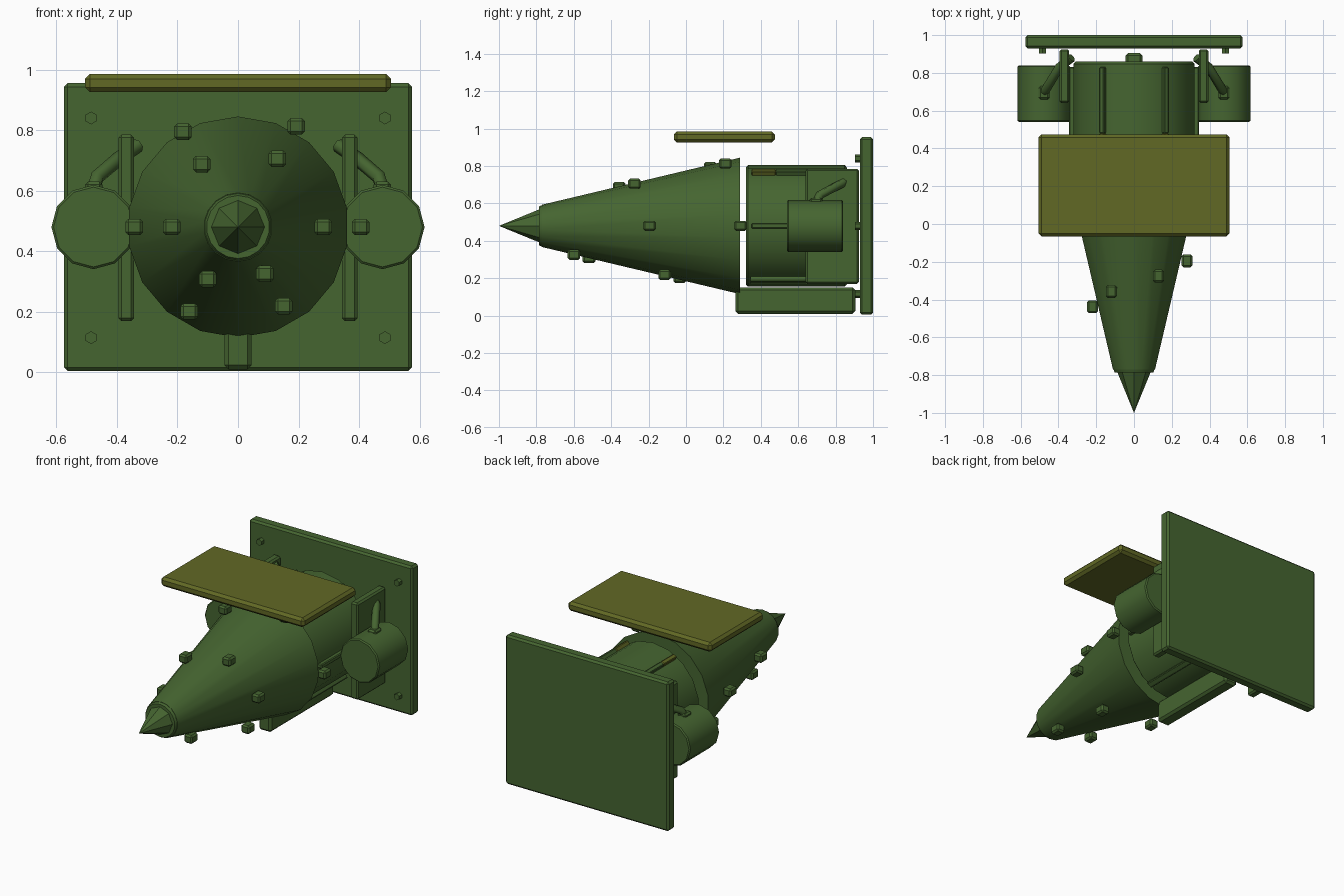
import bpy, bmesh, math
from mathutils import Matrix, Vector

if "Cube" in bpy.data.objects:
    bpy.data.objects.remove(bpy.data.objects["Cube"])

AXIS_Z = 0.48


def material(name, rgb):
    m = bpy.data.materials.new(name)
    m.diffuse_color = (*rgb, 1)
    m.use_nodes = True
    m.node_tree.nodes["Principled BSDF"].inputs["Base Color"].default_value = m.diffuse_color
    return m


GREEN = material("army green", (0.060, 0.130, 0.030))
OLIVE = material("olive yellow", (0.120, 0.140, 0.018))


def finish(bm, name, mat, bevel=0.0):
    """Chamfer the hard edges, smooth the rounded sides, make the object."""
    if bevel:
        hard = [e for e in bm.edges
                if len(e.link_faces) == 2 and e.calc_face_angle() > math.radians(60)]
        bmesh.ops.bevel(bm, geom=hard, offset=bevel, segments=1,
                        affect='EDGES', clamp_overlap=True)
    bmesh.ops.recalc_face_normals(bm, faces=bm.faces)
    me = bpy.data.meshes.new(name)
    bm.to_mesh(me)
    bm.free()
    me.materials.append(mat)
    me.shade_smooth()
    me.set_sharp_from_angle(angle=math.radians(33))
    ob = bpy.data.objects.new(name, me)
    bpy.context.collection.objects.link(ob)
    return ob


def box(name, x, y, z, mat=GREEN, bevel=0.01, turn=None):
    """Box from (min, max) pairs, with an optional extra transform."""
    bm = bmesh.new()
    size = Matrix.Diagonal((x[1] - x[0], y[1] - y[0], z[1] - z[0], 1))
    mid = Matrix.Translation([(a + b) / 2 for a, b in (x, y, z)])
    bmesh.ops.create_cube(bm, size=1, matrix=mid @ size)
    if turn:
        bm.transform(turn)
    return finish(bm, name, mat, bevel)


def barrel(name, y0, y1, r0, r1, sides, x=0, z=AXIS_Z, bevel=0.0):
    """Cone or cylinder lying along y, r0 at y0 and r1 at y1."""
    bm = bmesh.new()
    bmesh.ops.create_cone(bm, cap_ends=True, segments=sides, radius1=r0,
                          radius2=r1, depth=y1 - y0)
    bm.transform(Matrix.Translation((x, (y0 + y1) / 2, z))
                 @ Matrix.Rotation(math.radians(-90), 4, 'X'))
    bmesh.ops.remove_doubles(bm, verts=bm.verts, dist=1e-5)
    return finish(bm, name, GREEN, bevel)


# Drill: main cone, collar and faceted tip
barrel("drill_cone", -0.77, 0.29, 0.113, 0.365, 18)
barrel("drill_collar", -0.785, -0.765, 0.104, 0.113, 18)
barrel("drill_tip", -1.0, -0.78, 0.0, 0.09, 8)

# Studs spiralling around the cone
for k in range(12):
    a = math.radians(-60 - 60 * k)
    r = 0.178 + 0.0206 * k
    x, y, z = r * math.cos(a), -0.6 + 0.081 * k, AXIS_Z + r * math.sin(a)
    box("drill_stud", (x - .029, x + .029), (y - .034, y + .034), (z - .027, z + .027))

# Motor housing with six cooling ribs, the upper pair olive at the front
barrel("motor_housing", 0.32, 0.86, 0.325, 0.325, 18, bevel=0.012)
for k in range(6):
    turn = (Matrix.Translation((0, 0, AXIS_Z))
            @ Matrix.Rotation(math.radians(90 - 60 * k), 4, 'Y'))
    rib = dict(bevel=0.005, turn=turn)
    x, z = (-0.014, 0.014), (0.29, 0.345)
    upper = k in (1, 2)
    if upper:
        box("rib_front", x, (0.35, 0.48), z, mat=OLIVE, **rib)
    box("rib", x, (0.48 if upper else 0.35, 0.83), z, **rib)

# Rear mounting plate, top panel and bottom rail
box("rear_plate", (-0.575, 0.575), (0.93, 1.0), (0.005, 0.955), bevel=0.012)
box("top_panel", (-0.505, 0.505), (-0.065, 0.475), (0.925, 0.985), mat=OLIVE, bevel=0.016)
box("bottom_rail", (-0.045, 0.045), (0.265, 0.905), (0.01, 0.15), bevel=0.014)

for s in (-1, 1):
    # Side bracket and side drum
    box("side_bracket", sorted((s * 0.343, s * 0.395)), (0.64, 0.925), (0.17, 0.785))
    barrel("side_drum", 0.54, 0.84, 0.139, 0.139, 12, x=s * 0.477, bevel=0.007)
    # Pipe and its fitting on top of the drum
    box("pipe_fitting", sorted((s * 0.447, s * 0.505)), (0.66, 0.73), (0.59, 0.63))
    cu = bpy.data.curves.new("pipe", 'CURVE')
    cu.dimensions = '3D'
    cu.bevel_depth = 0.024
    cu.bevel_resolution = 1
    cu.use_fill_caps = True
    sp = cu.splines.new('POLY')
    path = [(0.478, 0.695, 0.60), (0.465, 0.715, 0.645), (0.395, 0.83, 0.705), (0.33, 0.88, 0.75)]
    sp.points.add(len(path) - 1)
    for p, (x, y, z) in zip(sp.points, path):
        p.co = (s * x, y, z, 1)
    cu.materials.append(GREEN)
    bpy.context.collection.objects.link(bpy.data.objects.new("pipe", cu))
    # Hex bolts on the plate
    for z in (0.115, 0.48, 0.84):
        barrel("plate_bolt", 0.903, 0.935, 0.021, 0.021, 6, x=s * 0.485, z=z)
